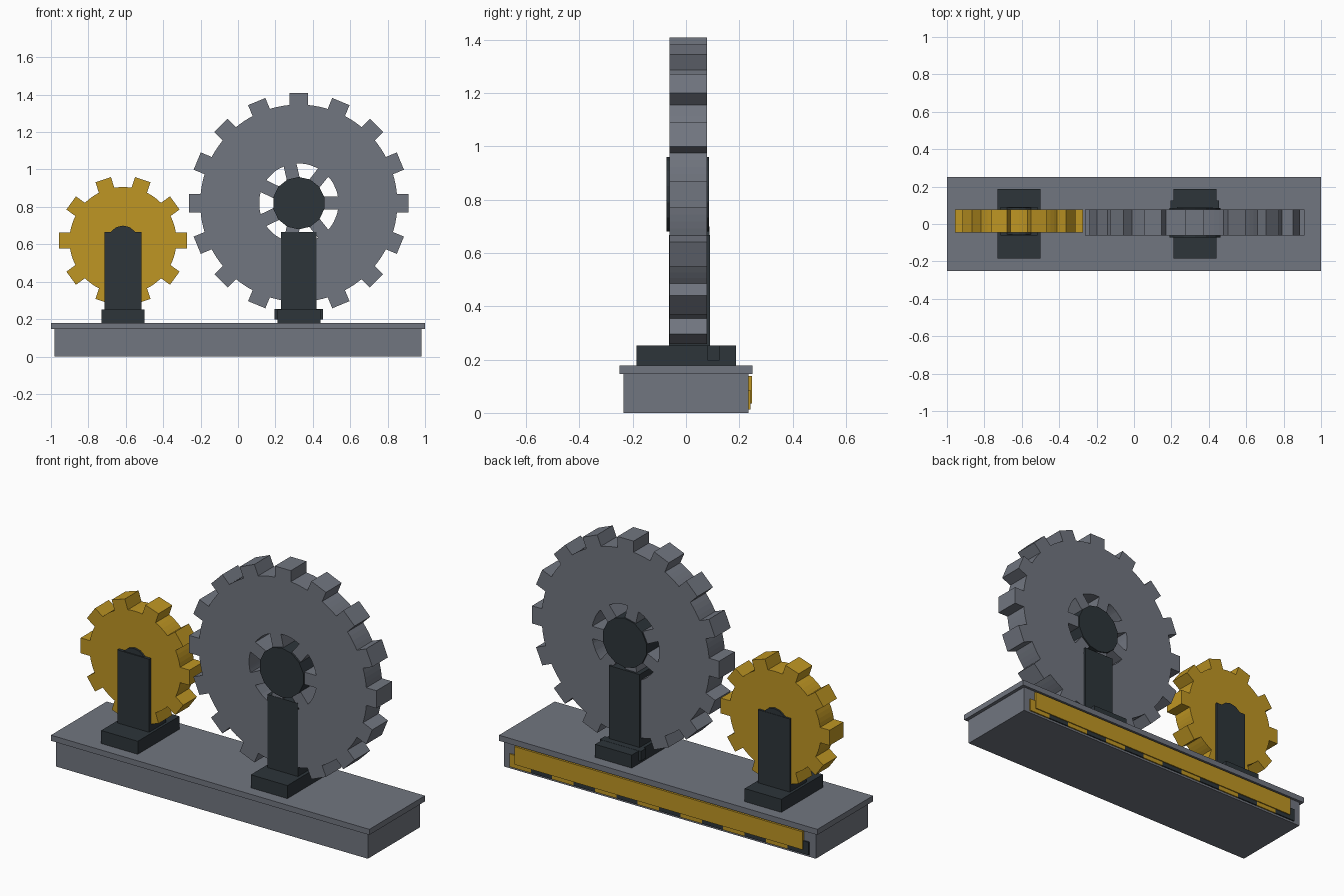
import bpy, bmesh
from math import sin, cos, asin, pi, tau
from mathutils import Matrix

cube = bpy.data.objects.get("Cube")
if cube:
    bpy.data.objects.remove(cube, do_unlink=True)


def material(name, rgb):
    m = bpy.data.materials.new(name)
    m.use_nodes = True
    m.diffuse_color = (*rgb, 1)
    m.node_tree.nodes["Principled BSDF"].inputs["Base Color"].default_value = (*rgb, 1)
    return m


GREY = material("steel grey", (0.165, 0.18, 0.215))
GOLD = material("gold yellow", (0.52, 0.305, 0.017))
DARK = material("dark slate", (0.026, 0.035, 0.042))


def finish(bm, name, mat):
    bmesh.ops.recalc_face_normals(bm, faces=bm.faces)
    me = bpy.data.meshes.new(name)
    bm.to_mesh(me)
    bm.free()
    me.materials.append(mat)
    ob = bpy.data.objects.new(name, me)
    bpy.context.collection.objects.link(ob)
    return ob


def box(name, mat, x, y, z):
    """Box from (min, max) pairs."""
    bm = bmesh.new()
    size = [b - a for a, b in (x, y, z)]
    mid = [(a + b) / 2 for a, b in (x, y, z)]
    bmesh.ops.create_cube(bm, size=1, matrix=Matrix.Translation(mid) @ Matrix.Diagonal((*size, 1)))
    return finish(bm, name, mat)


def hub(name, cx, cz, r, y, sides):
    bm = bmesh.new()
    mat = Matrix.Translation((cx, sum(y) / 2, cz)) @ Matrix.Rotation(pi / 2, 4, 'X')
    bmesh.ops.create_cone(bm, cap_ends=True, segments=sides, radius1=r, radius2=r,
                          depth=y[1] - y[0], matrix=mat)
    return finish(bm, name, DARK)


def gear(name, mat, cx, cz, teeth, root, tip, width, hole, y):
    """Toothed ring with square teeth and a round hole."""
    half = asin(width / 2 / root)
    pitch = tau / teeth
    outer = []
    for i in range(teeth):
        a = i * pitch
        for r, w in ((root, -1), (tip, -1), (tip, 1), (root, 1)):
            d = asin(width / 2 / r) * w
            outer.append((r, a + d, a + half * w))
        for k in (1, 2, 3):
            b = a + half + (pitch - 2 * half) * k / 4
            outer.append((root, b, b))
    bm = bmesh.new()
    loops = []
    for yy in y:
        loops.append([bm.verts.new((cx + r * cos(a), yy, cz + r * sin(a))) for r, a, _ in outer])
        # doubled inner points are merged below
        loops.append([bm.verts.new((cx + hole * cos(b), yy, cz + hole * sin(b))) for _, _, b in outer])
    fo, fi, bo, bi = loops
    n = len(outer)
    for i in range(n):
        j = (i + 1) % n
        for p, q in ((fo, fi), (fi, bi), (bi, bo), (bo, fo)):
            bm.faces.new((p[i], p[j], q[j], q[i]))
    bmesh.ops.remove_doubles(bm, verts=bm.verts, dist=0.0001)
    return finish(bm, name, mat)


# Base
box("base_body", GREY, (-0.98, 0.98), (-0.235, 0.235), (0, 0.148))
box("base_top_plate", GREY, (-1, 1), (-0.25, 0.25), (0.146, 0.178))

# Small gear and its stand
SX, SZ = -0.615, 0.62
gear("small_gear", GOLD, SX, SZ, 10, 0.286, 0.345, 0.087, 0.06, (-0.045, 0.078))
hub("small_hub", SX, SZ, 0.08, (-0.056, 0.088), 14)
box("small_foot", DARK, (SX - 0.115, SX + 0.115), (-0.185, 0.187), (0.177, 0.252))
box("small_post", DARK, (SX - 0.1, SX + 0.1), (-0.062, 0.09), (0.2, 0.667))

# Large gear, spokes and stand
LX, LZ = 0.325, 0.82
FACE = (-0.062, 0.078)
gear("large_gear", GREY, LX, LZ, 16, 0.527, 0.59, 0.1, 0.212, FACE)
for i in range(7):
    spoke = box("spoke", GREY, (0.1, 0.212), FACE, (-0.035, 0.035))
    spoke.matrix_world = Matrix.Translation((LX, 0, LZ)) @ Matrix.Rotation(-i * tau / 7, 4, 'Y')
hub("large_hub", LX, LZ, 0.14, (-0.073, 0.086), 14)
box("large_foot", DARK, (LX - 0.115, LX + 0.115), (-0.185, 0.187), (0.177, 0.252))
box("large_post", DARK, (LX - 0.096, LX + 0.096), (-0.064, 0.09), (0.2, 0.667))
box("large_back_bracket", DARK, (LX - 0.129, LX + 0.129), (0.08, 0.125), (0.197, 0.253))

# Striped strip on the back, with a plain plate over its upper part
STEP = 1.88 / 14
for i in range(14):
    x = -0.94 + i * STEP
    box("back_stripe", GOLD if i % 2 else DARK, (x, x + STEP), (0.234, 0.242), (0.012, 0.085))
box("back_plate", GOLD, (-0.905, 0.905), (0.234, 0.248), (0.036, 0.138))
